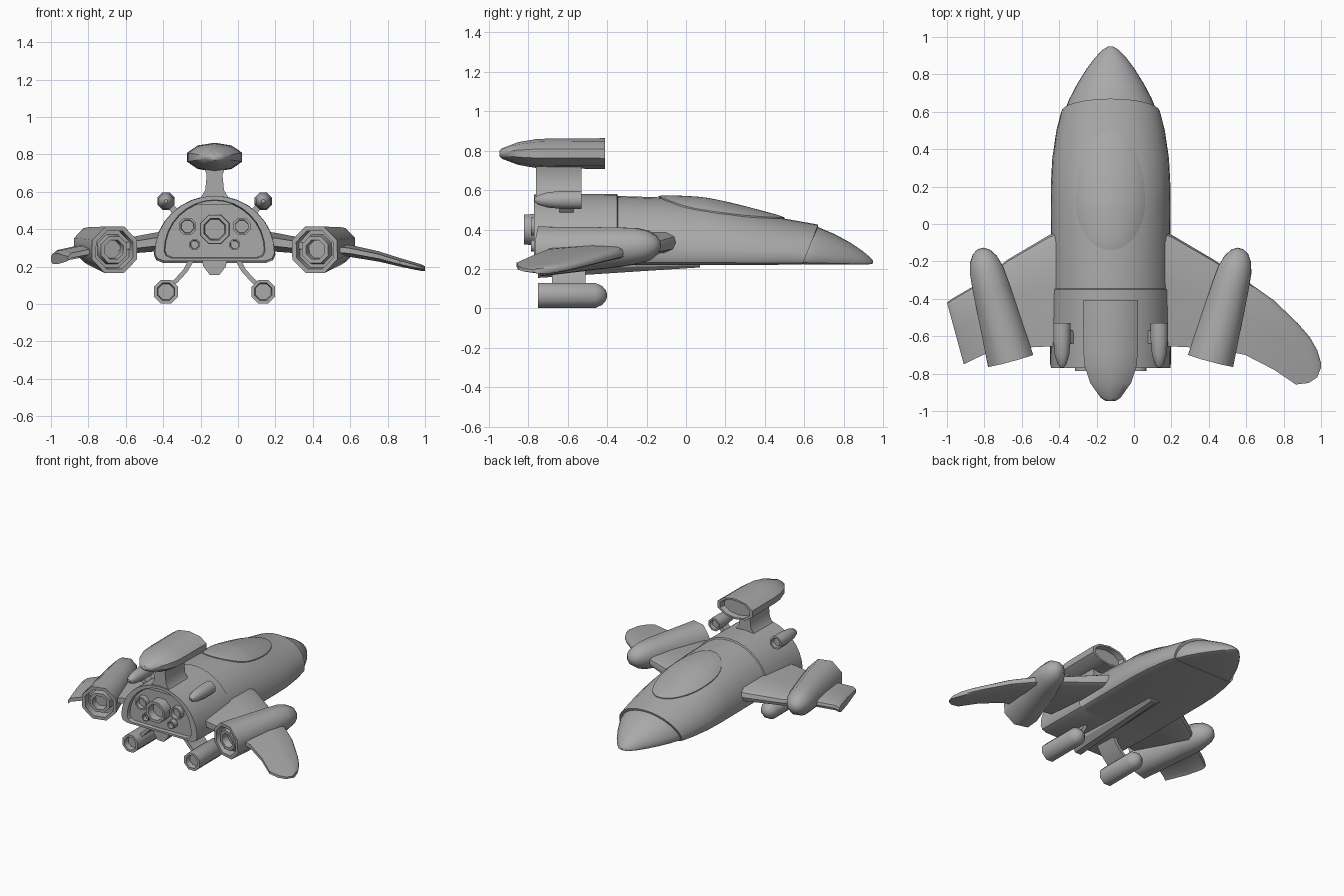
import bpy, bmesh, math
from mathutils import Vector, Matrix

CX = -0.125  # hull centre line (left wing tip is broken off)
grey = bpy.data.materials.new("hull_grey")
grey.diffuse_color = (0.4, 0.4, 0.4, 1)


def finish(name, bm, angle=46):
    bmesh.ops.recalc_face_normals(bm, faces=bm.faces)
    bmesh.ops.translate(bm, verts=bm.verts, vec=(CX, 0, 0))
    me = bpy.data.meshes.new(name)
    bm.to_mesh(me)
    bm.free()
    me.materials.append(grey)
    ob = bpy.data.objects.new(name, me)
    bpy.context.collection.objects.link(ob)
    bpy.ops.object.select_all(action='DESELECT')
    ob.select_set(True)
    bpy.context.view_layer.objects.active = ob
    bpy.ops.object.shade_smooth_by_angle(angle=math.radians(angle))
    return ob


def loft(name, rings, angle=46):
    bm = bmesh.new()
    vs = [[bm.verts.new(p) for p in r] for r in rings]
    n = len(vs[0])
    for a, b in zip(vs, vs[1:]):
        for i in range(n):
            bm.faces.new((a[i], a[(i + 1) % n], b[(i + 1) % n], b[i]))
    bm.faces.new(vs[0])
    bm.faces.new(vs[-1])
    return finish(name, bm, angle)


def tube(name, stations, loc, n=8, rz=1.0, rot=Matrix.Identity(3)):
    """Lathe along local y; stations are (y, radius)."""
    rings = []
    for y, r in stations:
        ring = []
        for i in range(n):
            a = 2 * math.pi * (i + 0.5) / n
            ring.append(rot @ Vector((r * math.cos(a), y, r * rz * math.sin(a))) + Vector(loc))
        rings.append(ring)
    return loft(name, rings)


def plate(name, path, s=1):
    """Thick plate swept along (x, z, half thickness, y0, y1)."""
    rings = []
    for i, (x, z, h, y0, y1) in enumerate(path):
        a, b = path[max(i - 1, 0)], path[min(i + 1, len(path) - 1)]
        t = Vector((b[0] - a[0], b[1] - a[1])).normalized()
        nx, nz = -t.y * h, t.x * h
        rings.append([Vector((s * (x + k * nx), y, z + k * nz))
                      for k, y in ((1, y0), (1, y1), (-1, y1), (-1, y0))])
    return loft(name, rings, 35)


# Hull cross-section: flat belly, elliptical roof
half = [(0.85, 0.0), (0.96, 0.04)] + [
    (math.cos(a), 0.12 + 0.88 * math.sin(a)) for a in [math.pi / 2 * i / 8 for i in range(8)]]
section = half + [(0, 1)] + [(-x, z) for x, z in reversed(half)]


def hull_ring(y, w, zb, zt, lean=0):
    return [Vector((x * w, y + lean * z, zb + (zt - zb) * z)) for x, z in section]


top = [(-0.35, 0.325, 0.22, 0.58), (-0.345, 0.32, 0.22, 0.57), (-0.1, 0.32, 0.22, 0.562),
       (0.1, 0.32, 0.22, 0.545), (0.2, 0.32, 0.22, 0.525), (0.35, 0.312, 0.22, 0.49),
       (0.5, 0.29, 0.222, 0.455)]
tail = [(-0.745, 0.265, 0.25, 0.55), (-0.77, 0.27, 0.245, 0.557), (-0.77, 0.32, 0.23, 0.578)]
loft("fuselage", [hull_ring(*s) for s in tail + top]
     + [hull_ring(0.59, 0.264, 0.222, 0.425, 0.08), hull_ring(0.585, 0.22, 0.24, 0.40, 0.08)], 40)

# Nose cone
loft("nose_cone", [hull_ring(*s) for s in [
    (0.55, 0.25, 0.225, 0.42), (0.6, 0.248, 0.224, 0.425), (0.67, 0.22, 0.223, 0.412),
    (0.75, 0.178, 0.222, 0.378), (0.83, 0.128, 0.222, 0.335), (0.89, 0.083, 0.222, 0.295),
    (0.93, 0.045, 0.224, 0.262), (0.948, 0.015, 0.228, 0.242)]], 40)


# Canopy: egg outline draped over the hull roof
def roof(x, y):
    for a, b in zip(top, top[1:] + [(0.6, 0.262, 0.222, 0.435)]):
        if y <= b[0]:
            break
    t = (y - a[0]) / (b[0] - a[0])
    w, zb, zt = (a[i] + (b[i] - a[i]) * t for i in (1, 2, 3))
    return zb + (zt - zb) * (0.12 + 0.88 * math.sqrt(max(0, 1 - (x / w) ** 2)))


rings = []
for r, lift in [(1.0, -0.02), (1.0, 0.006), (0.9, 0.011), (0.7, 0.014), (0.45, 0.017), (0.2, 0.018), (0.02, 0.018)]:
    ring = []
    for i in range(40):
        a = 2 * math.pi * i / 40
        x, c = 0.185 * r * math.cos(a), math.sin(a) * r
        y = 0.12 + c * (0.38 if c > 0 else 0.26)
        ring.append(Vector((x, y, roof(x, y) + lift)))
    rings.append(ring)
loft("canopy", rings, 40)

# Belly keel
loft("keel", [[Vector((x, y, z)) for x, z in pts] for y, pts in [
    (-0.75, [(-.07, .25), (-.06, .2), (-.025, .155), (.025, .155), (.06, .2), (.07, .25)]),
    (0.07, [(-.05, .23), (-.045, .219), (-.02, .208), (.02, .208), (.045, .219), (.05, .23)])]], 30)


# Wings: stations are (x lead, y lead, x trail, y trail, z, thickness)
def wing_ring(s, xl, yl, xt, yt, z, t):
    prof = [(0, 0), (0.02, 0.3), (0.09, 0.48), (0.45, 0.5), (1, 0.22),
            (1, -0.22), (0.45, -0.5), (0.09, -0.48), (0.02, -0.3)]
    return [Vector((s * (xl + (xt - xl) * u), yl + (yt - yl) * u, z + t * v)) for u, v in prof]


inner = [(.2, -.01, .2, -.65, .345, .11), (.33, -.06, .33, -.655, .33, .10),
         (.55, -.19, .55, -.665, .30, .075), (.72, -.30, .72, -.70, .285, .065)]
outer = [(.875, -.41, .875, -.78, .255, .055), (1.0, -.53, .99, -.858, .222, .045),
         (1.065, -.605, 1.06, -.85, .205, .04), (1.105, -.675, 1.105, -.82, .195, .035),
         (1.124, -.74, 1.124, -.77, .19, .025)]
loft("right_wing", [wing_ring(1, *s) for s in inner + outer], 40)
loft("broken_left_wing", [wing_ring(-1, *s) for s in inner[:3] + [
    (.72, -.325, .64, -.68, .285, .065), (.848, -.40, .765, -.74, .26, .06),
    (.875, -.42, .785, -.75, .242, .055)]], 30)

for s, side in ((1, "right"), (-1, "left")):
    # Wing engine pod with recessed nozzle
    rot = Matrix.Rotation(-s * math.radians(15), 3, 'Z') @ Matrix.Rotation(math.radians(3), 3, 'X')
    tube(side + "_engine_pod", [(.06, .05), (.01, .055), (.01, .078), (.06, .085), (.06, .105),
         (0, .11), (0, .135), (.40, .108), (.5, .098), (.56, .08), (.60, .052), (.62, .02)],
         (s * 0.535, -0.73, 0.29), 8, 1.0, rot)
    # Lower gun on curved strut
    tube(side + "_lower_gun", [(-.71, .045), (-.75, .05), (-.75, .069), (-.46, .069),
         (-.425, .052), (-.407, .03), (-.40, .01)], (s * 0.26, 0, 0.066))
    plate(side + "_lower_strut", [(.25, .09, .012, -.68, -.51), (.205, .125, .012, -.68, -.51),
          (.155, .18, .012, -.68, -.51), (.12, .245, .015, -.68, -.51)], s)
    # Upper gun on short strut
    tube(side + "_upper_gun", [(-.55, .03), (-.53, .036), (-.53, .05), (-.62, .05), (-.70, .042),
         (-.75, .026), (-.767, .01)], (s * 0.26, 0, 0.55))
    plate(side + "_upper_strut", [(.26, .55, .016, -.64, -.57), (.18, .46, .02, -.64, -.57)], s)
    # Small rear nozzles
    for nm, x, z, r in (("large", .145, .415, .05), ("small", .107, .318, .031)):
        tube(side + "_" + nm + "_thruster", [(-.74, r), (-.785, r), (-.785, r * .75), (-.755, r * .7)],
             (s * x, 0, z))

# Central rear nozzle
tube("main_thruster", [(-.74, .085), (-.82, .083), (-.82, .062), (-.765, .056)], (0, 0, 0.40))

# Top intake pod on pylon
tube("top_pod", [(-.945, .03), (-.93, .055), (-.85, .115), (-.76, .146), (-.68, .153), (-.41, .155),
                 (-.41, .13), (-.45, .12)], (0, 0, 0.785), 10, 0.5)
plate("top_pylon", [(0, .53, .10, -.76, -.53), (0, .575, .07, -.76, -.53), (0, .61, .05, -.76, -.53),
                    (0, .69, .042, -.76, -.53), (0, .74, .06, -.76, -.53)])
